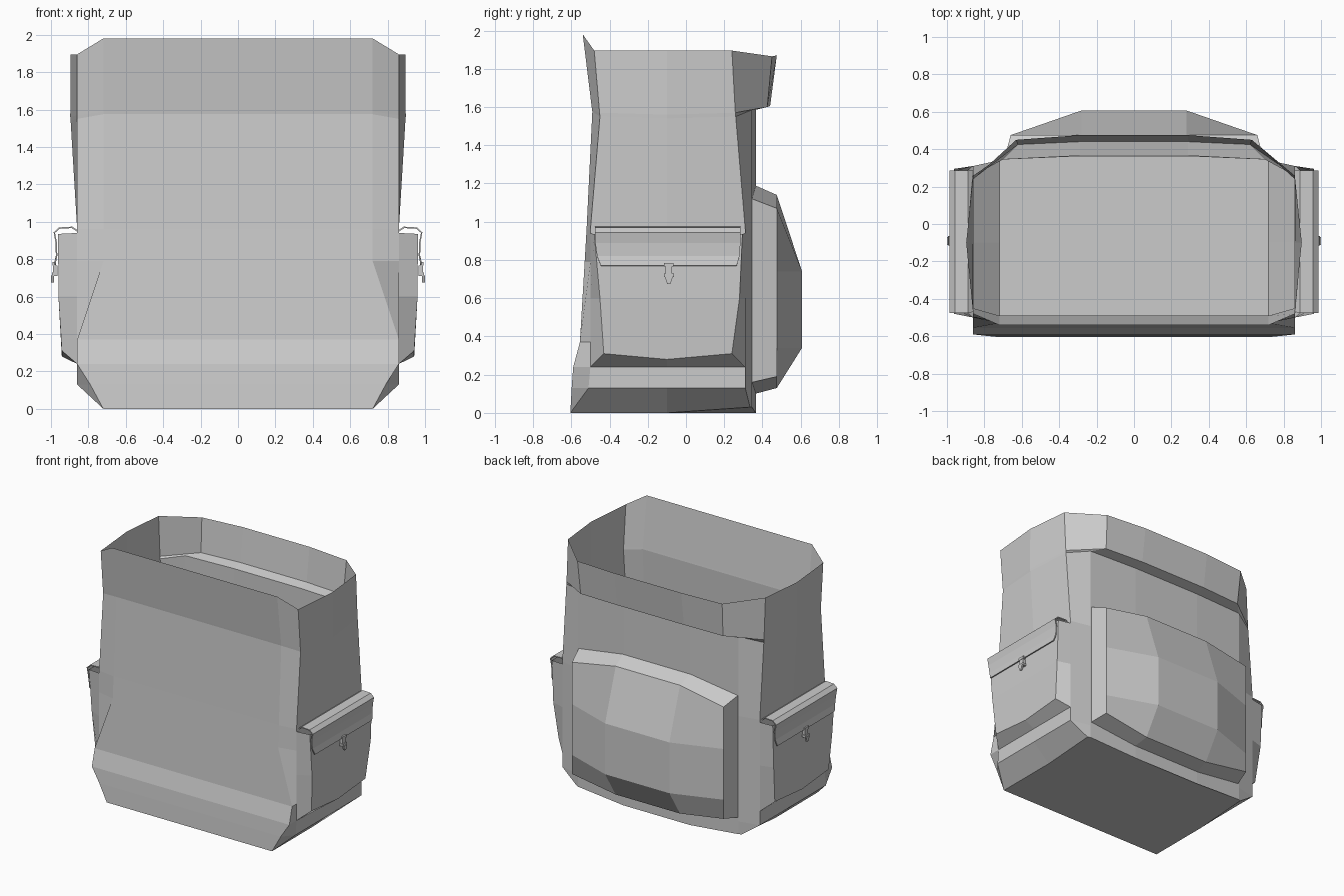
import bpy, bmesh
from mathutils import Vector

if "Cube" in bpy.data.objects:
    bpy.data.objects.remove(bpy.data.objects["Cube"])

fabric = bpy.data.materials.new("grey fabric")
fabric.diffuse_color = (0.6, 0.6, 0.6, 1)
fabric.use_nodes = True
fabric.node_tree.nodes["Principled BSDF"].inputs["Base Color"].default_value = fabric.diffuse_color


def finish(name, bm):
    bmesh.ops.remove_doubles(bm, verts=bm.verts, dist=0.001)
    bmesh.ops.recalc_face_normals(bm, faces=bm.faces)
    me = bpy.data.meshes.new(name)
    bm.to_mesh(me)
    bm.free()
    me.materials.append(fabric)
    ob = bpy.data.objects.new(name, me)
    bpy.context.collection.objects.link(ob)
    return ob


def loft(name, rings, closed=True, cap_first=False, cap_last=False):
    bm = bmesh.new()
    rows = [[bm.verts.new(p) for p in r] for r in rings]
    n = len(rows[0])
    for a, b in zip(rows, rows[1:]):
        for i in range(n if closed else n - 1):
            j = (i + 1) % n
            bm.faces.new((a[i], a[j], b[j], b[i]))
    if cap_first:
        bm.faces.new(rows[0][::-1])
    if cap_last:
        bm.faces.new(rows[-1])
    return finish(name, bm)


def box(name, lo, hi, taper=1.0):
    # box whose lower end narrows along y
    bm = bmesh.new()
    bmesh.ops.create_cube(bm, size=1)
    c = [(a + b) / 2 for a, b in zip(lo, hi)]
    for v in bm.verts:
        t = taper if v.co.z < 0 else 1
        v.co = Vector((c[0] + v.co.x * (hi[0] - lo[0]),
                       c[1] + v.co.y * (hi[1] - lo[1]) * t,
                       c[2] + v.co.z * (hi[2] - lo[2])))
    return finish(name, bm)


def body_ring(front, s0, s1, s2, b1, b0):
    half = [(0.29, front[1], front[2]), front, s0, s1, s2, b1, b0]
    return half + [(-x, y, z) for x, y, z in reversed(half)]


def lower_ring(fx, fy, z, sx=0.86, s0y=-0.50, s2y=0.31):
    return body_ring((fx, fy, z), (sx, s0y, z), (sx, -0.1, z),
                     (sx, s2y, z), (0.70, 0.345, z), (0.29, 0.365, z))


# Main bag: open-topped shell with a flared back rim
body = [
    body_ring((0.72, -0.605, 0), (0.72, -0.605, 0), (0.72, -0.1, 0),
              (0.72, 0.335, 0.03), (0.70, 0.345, 0.03), (0.29, 0.365, 0)),
    lower_ring(0.79, -0.598, 0.13, s0y=-0.51),
    lower_ring(0.86, -0.59, 0.24),
    lower_ring(0.86, -0.555, 0.37),
    lower_ring(0.72, -0.53, 0.79),
    lower_ring(0.72, -0.52, 0.96),
    body_ring((0.72, -0.49, 1.575), (0.86, -0.45, 1.55), (0.895, -0.1, 1.54),
              (0.86, 0.26, 1.55), (0.70, 0.345, 1.585), (0.29, 0.365, 1.585)),
    body_ring((0.72, -0.492, 1.59), (0.86, -0.452, 1.57), (0.897, -0.1, 1.56),
              (0.86, 0.258, 1.57), (0.62, 0.425, 1.60), (0.29, 0.44, 1.605)),
    body_ring((0.72, -0.54, 1.98), (0.86, -0.48, 1.895), (0.895, -0.1, 1.895),
              (0.86, 0.24, 1.895), (0.63, 0.45, 1.865), (0.29, 0.475, 1.87)),
]
loft("main_bag", body, cap_first=True)

# Back pocket: faceted dome grid with a rim running back to the bag
cols = [-0.66, -0.28, 0.28, 0.66]
dome = []
for row in range(4):
    line = []
    for x in cols:
        corner = abs(x) > 0.5
        z = [0.19 if corner else 0.13, 0.34, 0.74, 1.07 if corner else 1.14][row]
        line.append((x, 0.475 if corner or row in (0, 3) else 0.607, z))
    dome.append(line)
loft("back_pocket", dome, closed=False)
rim = (dome[0] + [dome[1][3], dome[2][3]] + dome[3][::-1]
       + [dome[2][0], dome[1][0]])
base = []
for x, y, z in rim:
    dz = 0.05 if z > 1 else (-0.03 if z < 0.3 else 0)
    base.append((x * 1.05, 0.345 if abs(x) > 0.5 else 0.362, z + dz))
loft("back_pocket_rim", [base, rim])

# Side pockets, flaps and buckles
for s, side in ((1, "right"), (-1, "left")):
    def u_row(x, wy0, wy1, ox, oy0, oy1, z, oz, mz):
        return [(s * x, wy0, z), (s * ox, oy0, oz), (s * ox, -0.1, mz),
                (s * ox, oy1, oz), (s * x, wy1, z)]

    rows = [
        u_row(0.86, -0.50, 0.31, 0.86, -0.50, 0.31, 0.24, 0.24, 0.24),
        u_row(0.86, -0.50, 0.31, 0.942, -0.43, 0.24, 0.245, 0.31, 0.28),
        u_row(0.86, -0.50, 0.31, 0.96, -0.45, 0.28, 0.60, 0.60, 0.60),
        u_row(0.86, -0.50, 0.31, 0.962, -0.48, 0.295, 0.94, 0.935, 0.935),
    ]
    loft(side + "_pocket", rows, closed=False)

    # curved flap sheet: x, z, front y, back y
    prof = [(0.86, 0.952, -0.47, 0.285), (0.888, 0.970, -0.475, 0.285),
            (0.955, 0.966, -0.475, 0.285), (0.982, 0.942, -0.475, 0.285),
            (0.972, 0.89, -0.475, 0.285), (0.970, 0.82, -0.465, 0.28),
            (0.980, 0.77, -0.445, 0.265)]
    flap = loft(side + "_pocket_flap",
                [[(s * x, a, z), (s * x, b, z)] for x, z, a, b in prof],
                closed=False)
    m = flap.modifiers.new("thickness", "SOLIDIFY")
    m.thickness = 0.008
    m.offset = 0

    for part, x0, x1, w, z0, z1, taper in (
            ("buckle_top", 0.972, 0.992, 0.05, 0.765, 0.785, 1.0),
            ("buckle_strap", 0.965, 0.988, 0.036, 0.725, 0.765, 1.0),
            ("buckle_bar", 0.965, 0.995, 0.052, 0.71, 0.728, 1.0),
            ("buckle_tip", 0.985, 0.999, 0.042, 0.675, 0.712, 0.4)):
        lo, hi = sorted((s * x0, s * x1))
        box(side + "_" + part, (lo, -0.09 - w / 2, z0), (hi, -0.09 + w / 2, z1), taper)
